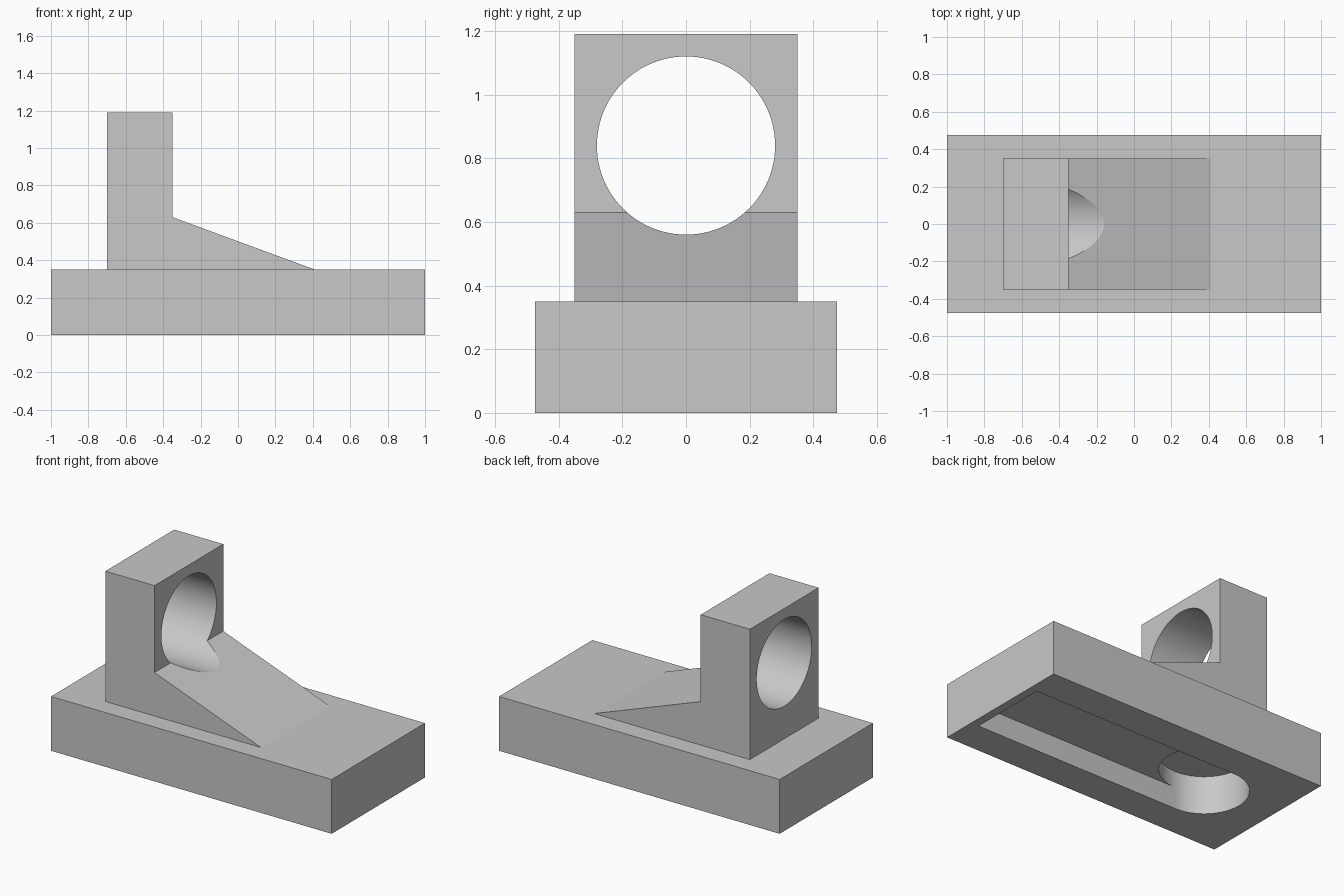
import bpy, bmesh, math
from mathutils import Matrix

cube = bpy.data.objects.get("Cube")
if cube:
    bpy.data.objects.remove(cube, do_unlink=True)

# Single grey material
grey = bpy.data.materials.new("light_grey")
grey.use_nodes = True
colour = (0.58, 0.58, 0.58, 1)
grey.diffuse_color = colour
for node in grey.node_tree.nodes:
    if node.type == 'BSDF_PRINCIPLED':
        node.inputs["Base Color"].default_value = colour


def make_object(name, bm):
    bmesh.ops.recalc_face_normals(bm, faces=bm.faces[:])
    mesh = bpy.data.meshes.new(name)
    bm.to_mesh(mesh)
    bm.free()
    mesh.materials.append(grey)
    obj = bpy.data.objects.new(name, mesh)
    bpy.context.collection.objects.link(obj)
    return obj


def box(name, x, y, z):
    """Box from (min, max) pairs on each axis."""
    bm = bmesh.new()
    bmesh.ops.create_cube(bm, size=1)
    for v in bm.verts:
        v.co = [(a + b) / 2 + c * (b - a) for c, (a, b) in zip(v.co, (x, y, z))]
    return make_object(name, bm)


def cylinder(name, radius, depth, centre, axis='Z'):
    bm = bmesh.new()
    turn = Matrix.Rotation(math.pi / 2, 4, 'Y') if axis == 'X' else Matrix()
    bmesh.ops.create_cone(bm, cap_ends=True, segments=96, radius1=radius,
                          radius2=radius, depth=depth,
                          matrix=Matrix.Translation(centre) @ turn)
    return make_object(name, bm)


def extrude_profile(name, points, half_width):
    """Extrude an XZ outline along Y."""
    bm = bmesh.new()
    face = bm.faces.new([bm.verts.new((x, -half_width, z)) for x, z in points])
    new = bmesh.ops.extrude_face_region(bm, geom=[face])["geom"]
    moved = [g for g in new if isinstance(g, bmesh.types.BMVert)]
    bmesh.ops.translate(bm, verts=moved, vec=(0, 2 * half_width, 0))
    return make_object(name, bm)


def cut(target, cutter):
    cutter.hide_render = True
    mod = target.modifiers.new("cut", 'BOOLEAN')
    mod.operation = 'DIFFERENCE'
    mod.solver = 'EXACT'
    mod.object = cutter
    bpy.context.view_layer.objects.active = target
    bpy.ops.object.modifier_apply(modifier=mod.name)
    bpy.data.objects.remove(cutter, do_unlink=True)


def smooth(obj):
    bpy.ops.object.select_all(action='DESELECT')
    obj.select_set(True)
    bpy.context.view_layer.objects.active = obj
    bpy.ops.object.shade_smooth_by_angle(angle=math.radians(15))


base_top = 0.35
column_x = (-0.7, -0.35)
pocket_x = sum(column_x) / 2
pocket_r = 0.26

# Base block with a shallow channel and a deeper round pocket underneath
base = box("base_block", (-1, 1), (-0.475, 0.475), (0, base_top))
cut(base, cylinder("pocket_cutter", pocket_r, 0.49, (pocket_x, 0, 0)))
channel_r = pocket_r - 0.0005
cut(base, box("channel_cutter", (pocket_x, 0.945), (-channel_r, channel_r), (-0.1, 0.14)))

# Upright column with a sloped brace, bored through along its length
bracket = extrude_profile("column_bracket", [
    (column_x[0], base_top), (0.41, base_top), (column_x[1], 0.63),
    (column_x[1], 1.19), (column_x[0], 1.19)], 0.35)
cut(bracket, cylinder("bore_cutter", 0.28, 2, (0, 0, 0.84), 'X'))

for part in (base, bracket):
    smooth(part)
